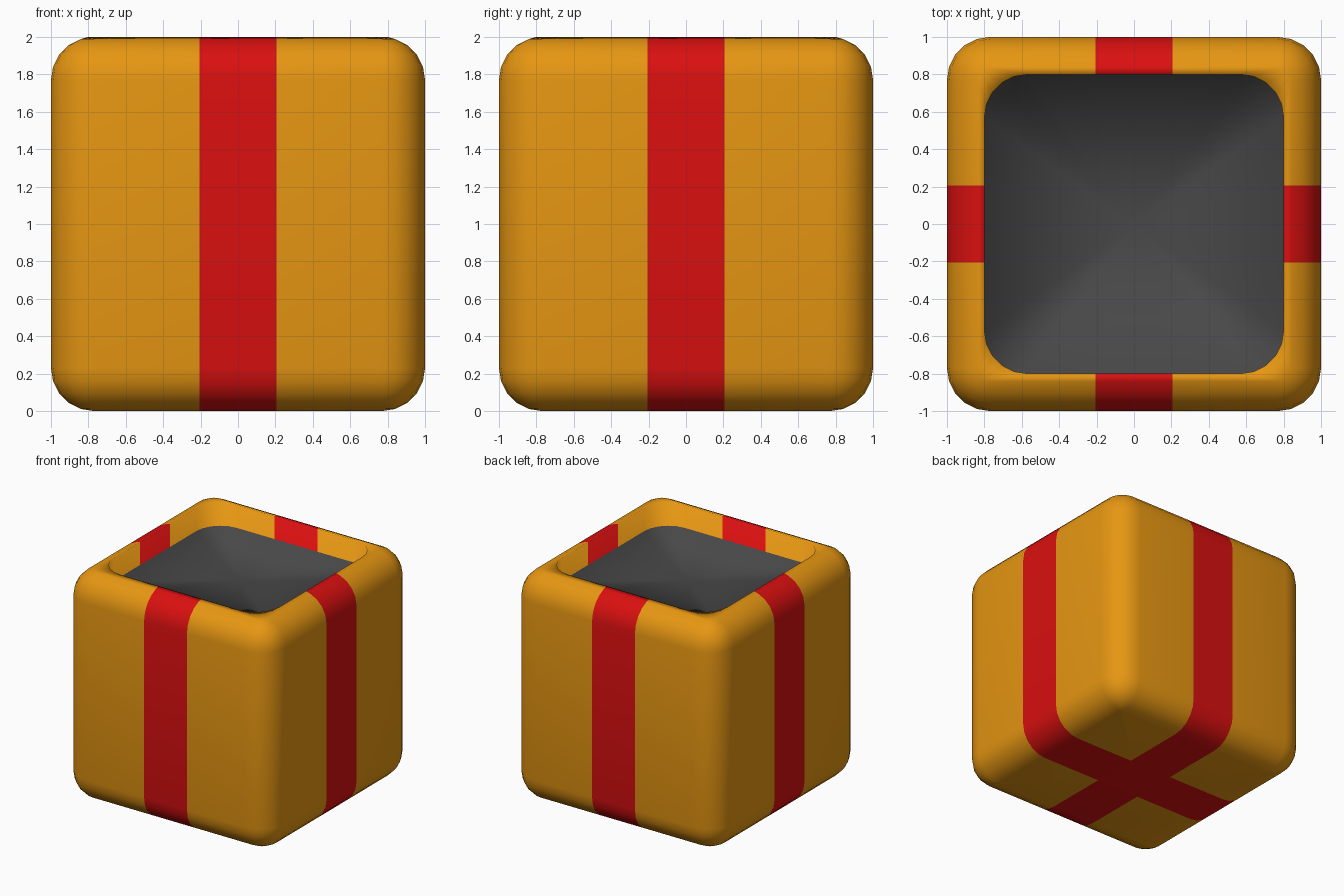
import bpy, bmesh, math
from mathutils import Vector

if "Cube" in bpy.data.objects:
    bpy.data.objects.remove(bpy.data.objects["Cube"])


def material(name, rgb):
    m = bpy.data.materials.new(name)
    m.diffuse_color = (*rgb, 1)
    m.use_nodes = True
    m.node_tree.nodes["Principled BSDF"].inputs["Base Color"].default_value = m.diffuse_color
    return m


mats = [material("golden_yellow", (0.79, 0.305, 0.006)),
        material("ribbon_red", (0.70, 0.005, 0.005)),
        material("dark_grey", (0.065, 0.065, 0.065))]

R, SEG, BAND = 0.23, 5, 0.207
C = 1 - R


def ring(bm, half, r, z):
    """Rounded square loop of vertices."""
    verts = []
    c = half - r
    for q, (sx, sy) in enumerate([(1, 1), (-1, 1), (-1, -1), (1, -1)]):
        for i in range(SEG + 1):
            a = (q + i / SEG) * math.pi / 2
            verts.append(bm.verts.new((sx * c + r * math.cos(a), sy * c + r * math.sin(a), z)))
    return verts


# Profile from the underside up over the rim and down the inside wall
profile = []
for i in range(SEG + 1):
    a = math.radians(90 - 90 * i / SEG)
    h = R * math.cos(a)
    profile.append((C + h, max(h, 0.006), R - R * math.sin(a)))
for i in range(SEG):
    a = math.radians(90 * i / SEG)
    h = R * math.cos(a)
    profile.append((C + h, h, 2 - R + R * math.sin(a)))
profile += [(0.8, 0.23, 2.0), (0.8, 0.23, 1.8)]

# Box shell
bm = bmesh.new()
loops = [ring(bm, *p) for p in profile]
n = len(loops[0])
for lo, hi in zip(loops, loops[1:]):
    for i in range(n):
        j = (i + 1) % n
        bm.faces.new((lo[i], lo[j], hi[j], hi[i]))
bm.faces.new(list(reversed(loops[0])))

# Cut the ribbon edges through the shell
for axis in (Vector((1, 0, 0)), Vector((0, 1, 0))):
    for s in (-BAND, BAND):
        bmesh.ops.bisect_plane(bm, geom=bm.verts[:] + bm.edges[:] + bm.faces[:],
                               plane_co=axis * s, plane_no=axis)
for f in bm.faces:
    p = f.calc_center_median()
    f.material_index = 1 if min(abs(p.x), abs(p.y)) < BAND - 0.001 else 0

# Dark inside floor, fanned from its centre
border = [e for e in bm.edges if e.is_boundary]
floor = bmesh.ops.holes_fill(bm, edges=border, sides=0)["faces"]
fan = bmesh.ops.poke(bm, faces=floor)["faces"]
for f in fan:
    f.material_index = 2
bmesh.ops.recalc_face_normals(bm, faces=bm.faces[:])
for f in bm.faces:
    f.smooth = True

mesh = bpy.data.meshes.new("gift_box")
bm.to_mesh(mesh)
bm.free()
for m in mats:
    mesh.materials.append(m)
bpy.context.collection.objects.link(bpy.data.objects.new("gift_box", mesh))
